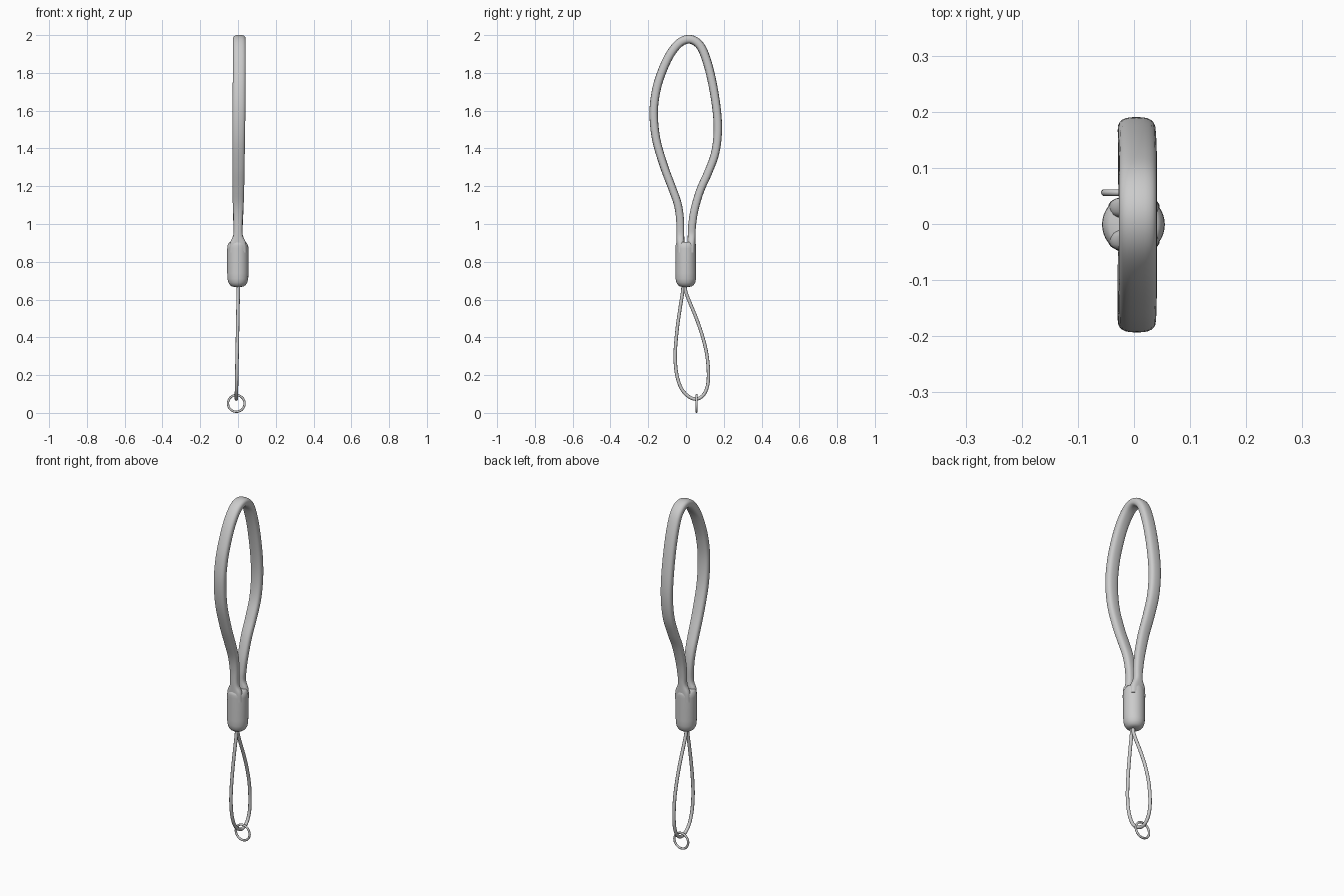
import bpy, bmesh, math
from mathutils import Vector

if "Cube" in bpy.data.objects:
    bpy.data.objects.remove(bpy.data.objects["Cube"])


def finish(bm, name, angle=50):
    bmesh.ops.recalc_face_normals(bm, faces=bm.faces)
    me = bpy.data.meshes.new(name)
    bm.to_mesh(me)
    bm.free()
    ob = bpy.data.objects.new(name, me)
    bpy.context.collection.objects.link(ob)
    bpy.ops.object.select_all(action='DESELECT')
    ob.select_set(True)
    bpy.context.view_layer.objects.active = ob
    bpy.ops.object.shade_smooth_by_angle(angle=math.radians(angle))
    return ob


def loft(name, rings, closed=False):
    bm = bmesh.new()
    loops = [[bm.verts.new(p) for p in r] for r in rings]
    n = len(loops[0])
    pairs = list(zip(loops, loops[1:]))
    if closed:
        pairs.append((loops[-1], loops[0]))
    else:
        bm.faces.new(loops[0])
        bm.faces.new(loops[-1])
    for a, b in pairs:
        for i in range(n):
            j = (i + 1) % n
            bm.faces.new((a[i], a[j], b[j], b[i]))
    return finish(bm, name)


def spline(keys, steps):
    """Smooth curve through keys of any dimension."""
    k = [Vector(p) for p in keys]
    k = [k[0] * 2 - k[1]] + k + [k[-1] * 2 - k[-2]]
    out = []
    for i in range(1, len(k) - 2):
        a, b, c, d = k[i - 1:i + 3]
        for s in range(steps):
            t = s / steps
            out.append(0.5 * (2 * b + (c - a) * t + (2 * a - 5 * b + 4 * c - d) * t * t
                              + (3 * b - a - 3 * c + d) * t ** 3))
    return out + [k[-2]]


def section(sides, power):
    pts = []
    for i in range(sides):
        a = 2 * math.pi * i / sides
        c, s = math.cos(a), math.sin(a)
        pts.append((math.copysign(abs(c) ** (2 / power), c),
                    math.copysign(abs(s) ** (2 / power), s)))
    return pts


def sweep(name, path, sect):
    """Path entries: (x, y, z), half width along x, half thickness."""
    rings = []
    X = Vector((1, 0, 0))
    for i, (p, w, t) in enumerate(path):
        d = path[min(i + 1, len(path) - 1)][0] - path[max(i - 1, 0)][0]
        nrm = X.cross(d).normalized()
        rings.append([p + X * (w * u) + nrm * (t * v) for u, v in sect])
    return loft(name, rings)


# wrist strap: y, z, half width
strap_keys = [(-.028, .85, .046), (-.029, .9, .042), (-.030, .945, .024),
              (-.032, 1.03, .025), (-.045, 1.11, .029), (-.077, 1.2, .031),
              (-.118, 1.31, .032), (-.158, 1.45, .033), (-.171, 1.59, .034),
              (-.157, 1.71, .034), (-.126, 1.81, .034), (-.083, 1.9, .034),
              (-.030, 1.962, .034), (.025, 1.977, .034), (.074, 1.945, .034),
              (.108, 1.87, .034), (.139, 1.75, .034), (.163, 1.6, .034),
              (.168, 1.48, .033), (.153, 1.37, .032), (.116, 1.27, .031),
              (.076, 1.18, .030), (.046, 1.08, .028), (.033, 1.0, .025),
              (.030, .945, .024), (.029, .9, .042), (.028, .85, .046)]
path = []
for y, z, w in spline(strap_keys, 6):
    f = min(max((z - .95) / .9, 0), 1)
    path.append((Vector((.007 * f, y, z)), w, .0205 + .0025 * f))
sweep("wrist_strap", path, section(24, 2.7))

# sleeve gripping both strap ends
profile = [(.667, .018, .018), (.669, .03, .03), (.676, .041, .041), (.69, .05, .05),
           (.71, .055, .054), (.74, .056, .054), (.87, .056, .054), (.885, .055, .054),
           (.897, .049, .052), (.904, .043, .047), (.905, .02, .03)]
loft("sleeve", [[(rx * math.cos(a) - .001, ry * math.sin(a) - .001, z)
                 for a in (2 * math.pi * i / 40 for i in range(40))]
                for z, rx, ry in profile])

# thin cord loop
cord_keys = [(-.014, .70), (-.018, .64), (-.032, .55), (-.046, .45), (-.056, .34),
             (-.056, .26), (-.045, .185), (-.022, .125), (.012, .088), (.052, .073),
             (.090, .092), (.113, .14), (.119, .21), (.110, .31), (.086, .41),
             (.055, .50), (.022, .58), (-.002, .645), (-.006, .70)]
cord = [(Vector((-.009 + .011 * (z - .07) / .6, y, z)), .009, .009)
        for y, z in spline(cord_keys, 5)]
sweep("cord_loop", cord, section(12, 2))

# small ring hanging on the cord
rings = []
for i in range(48):
    a = 2 * math.pi * i / 48
    r = [(.044 + .006 * u, .006 * v) for u, v in section(10, 2)]
    rings.append([(-.009 + q * math.cos(a), .056 + h, .05 + q * math.sin(a)) for q, h in r])
loft("key_ring", rings, closed=True)
